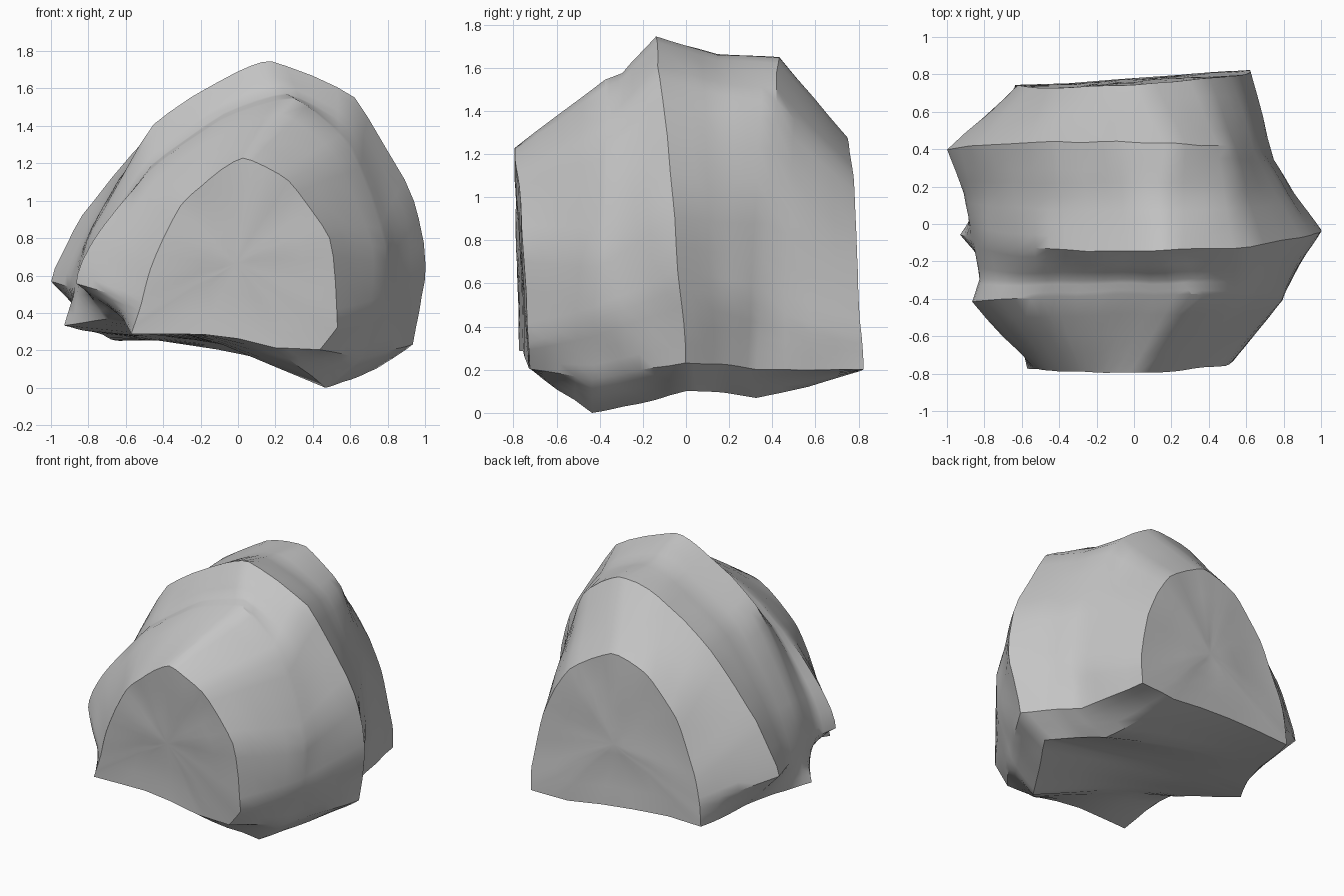
import bpy, bmesh
from mathutils import Vector, noise

if "Cube" in bpy.data.objects:
    bpy.data.objects.remove(bpy.data.objects["Cube"])

SUB, STEPS = 4, 4   # points per outline segment, rings per band

# outlines (x, z) of the boulder, starting bottom left, over the top, to the bottom right
FRONT = [(-.57, .29), (-.52, .45), (-.47, .64), (-.31, .97), (-.19, 1.08), (.02, 1.23),
         (.28, 1.11), (.49, .8), (.53, .33), (.44, .21), (.2, .22)]
SHOULDER = [(-.63, .40), (-.87, .56), (-.76, .8), (-.5, 1.14), (-.1, 1.43), (.3, 1.55),
            (.6, 1.28), (.79, .75), (.76, .42), (.66, .16), (.46, .0)]
CREST = [(-.93, .33), (-.86, .55), (-.78, .85), (-.45, 1.4), (-.05, 1.67), (.18, 1.75),
         (.62, 1.55), (.94, 1.0), (1.0, .58), (.94, .24), (.74, .1)]
REAR = [(-.72, .28), (-1.0, .56), (-.83, .92), (-.5, 1.33), (-.08, 1.6), (.22, 1.65),
        (.5, 1.45), (.68, .98), (.75, .5), (.71, .2), (.5, .07)]
BACK = [(-.63, .25), (-.62, .4), (-.58, .6), (-.43, .95), (-.2, 1.2), (.05, 1.28),
        (.36, 1.1), (.55, .75), (.62, .35), (.62, .2), (.35, .19)]


def ring(points, y, lean=0.0, skew=0.0):
    """Outline as 3D points, leaning with height and skewed with x."""
    pts = [Vector((x, y + lean * (1.5 - z) + skew * x, z)) for x, z in points]
    n, out = len(pts), []
    for i in range(n):
        a, b = pts[i], pts[(i + 1) % n]
        p, q = pts[i - 1], pts[(i + 2) % n]
        for k in range(SUB):
            t = k / SUB
            if i in (0, 8, 9):
                out.append(a.lerp(b, t))
            elif i == n - 1:
                # slightly hollow underside
                out.append(a.lerp(b, t) + Vector((0, 0, .12 * t * (1 - t))))
            else:
                m0, m1 = (b - p) * .28, (q - a) * .28
                out.append(a * (2*t**3 - 3*t*t + 1) + m0 * (t**3 - 2*t*t + t)
                           + b * (3*t*t - 2*t**3) + m1 * (t**3 - t*t))
    return out


def blend(r, s, t, left, right):
    """Ring between two others, shrunk by its own factor on each side."""
    out = []
    for a, b in zip(r, s):
        p = a.lerp(b, t)
        w = min(max((p.x - .2) / .4, 0), 1)
        f = left + (right - left) * w
        out.append(Vector((p.x * f, p.y, .3 + (p.z - .3) * f)))
    return out


front = ring(FRONT, -.81, .05, .04)
shoulder = ring(SHOULDER, -.38, -.04)
crest = ring(CREST, -.13, .08, .03)
rear = ring(REAR, .43, -.06, -.03)
back = ring(BACK, .735, .035, .06)
valley = blend(shoulder, crest, .35, .96, 1.0)
saddle = blend(crest, rear, .5, .975, .985)
keys = [front, shoulder, valley, crest, saddle, rear, back]

stone = bpy.data.materials.new("grey_stone")
stone.diffuse_color = (.56, .56, .56, 1)
stone.use_nodes = True
stone.node_tree.nodes["Principled BSDF"].inputs["Base Color"].default_value = stone.diffuse_color


def rough(p, amount=.013):
    return p + noise.noise_vector(p * 4.0) * amount


# boulder: loft through the outlines
bm = bmesh.new()
rows = []
for r, s in zip(keys, keys[1:]):
    for k in range(STEPS):
        rows.append([bm.verts.new(rough(a.lerp(b, k / STEPS))) for a, b in zip(r, s)])
rows.append([bm.verts.new(rough(p)) for p in keys[-1]])
n = len(rows[0])


def bridge(r, s):
    for i in range(n):
        j = (i + 1) % n
        bm.faces.new((r[i], r[j], s[j], s[i]))


for r, s in zip(rows, rows[1:]):
    bridge(r, s)

# broken end faces: concentric rough rings
for edge in (rows[0], rows[-1]):
    mid = sum((v.co for v in edge), Vector()) / n
    outer = edge
    for f in (.3, .6, .85):
        inner = [bm.verts.new(rough(v.co.lerp(mid, f), .02)) for v in edge]
        bridge(outer, inner)
        outer = inner
    centre = bm.verts.new(rough(mid, .02))
    for i in range(n):
        bm.faces.new((outer[i], outer[(i + 1) % n], centre))

bmesh.ops.recalc_face_normals(bm, faces=bm.faces)

# stand it on the ground
low = min(v.co.z for v in bm.verts)
bmesh.ops.translate(bm, verts=bm.verts, vec=(0, 0, -low))

me = bpy.data.meshes.new("boulder")
bm.to_mesh(me)
bm.free()
me.materials.append(stone)
boulder = bpy.data.objects.new("boulder", me)
bpy.context.collection.objects.link(boulder)
boulder.select_set(True)
bpy.context.view_layer.objects.active = boulder
bpy.ops.object.shade_smooth_by_angle(angle=.6)
